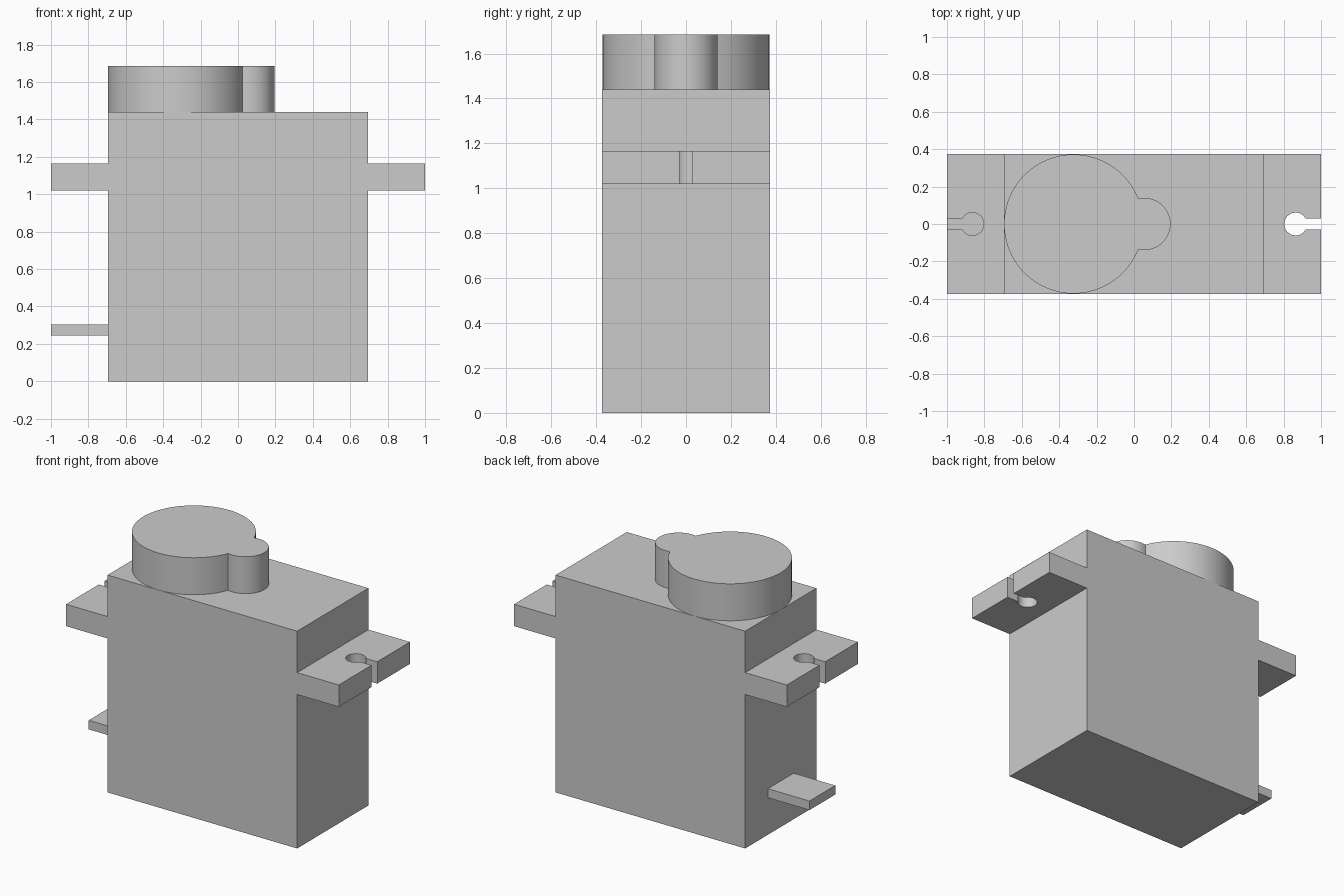
import bpy, bmesh, math

cube = bpy.data.objects.get("Cube")
if cube:
    bpy.data.objects.remove(cube, do_unlink=True)

# Single grey plastic
GREY = (0.6, 0.6, 0.6, 1.0)
plastic = bpy.data.materials.new("grey plastic")
plastic.use_nodes = True
plastic.diffuse_color = GREY
plastic.node_tree.nodes["Principled BSDF"].inputs["Base Color"].default_value = GREY


def arc(cx, cy, r, start, end, steps):
    """Points along an arc from start to end angle, ends included."""
    return [(cx + r * math.cos(start + (end - start) * i / steps),
             cy + r * math.sin(start + (end - start) * i / steps))
            for i in range(steps + 1)]


def rect(x0, x1, half_y):
    return [(x0, -half_y), (x1, -half_y), (x1, half_y), (x0, half_y)]


def prism(name, outline, z0, z1, smooth=False):
    """Extrude a flat outline from z0 up to z1."""
    bm = bmesh.new()
    face = bm.faces.new([bm.verts.new((x, y, z0)) for x, y in outline])
    grown = bmesh.ops.extrude_face_region(bm, geom=[face], use_keep_orig=True)
    top = [v for v in grown["geom"] if isinstance(v, bmesh.types.BMVert)]
    bmesh.ops.translate(bm, verts=top, vec=(0, 0, z1 - z0))
    bmesh.ops.recalc_face_normals(bm, faces=bm.faces)
    mesh = bpy.data.meshes.new(name)
    bm.to_mesh(mesh)
    bm.free()
    mesh.materials.append(plastic)
    obj = bpy.data.objects.new(name, mesh)
    bpy.context.collection.objects.link(obj)
    if smooth:
        bpy.ops.object.select_all(action='DESELECT')
        obj.select_set(True)
        bpy.context.view_layer.objects.active = obj
        bpy.ops.object.shade_smooth_by_angle(angle=math.radians(30))
    return obj


HALF_X, HALF_Y, TOP = 0.695, 0.373, 1.44

# Main case
prism("case", rect(-HALF_X, HALF_X, HALF_Y), 0, TOP)

# Gear housing: a large and a small circle merged into one outline
big_x, big_r, small_x, small_r = -0.323, 0.372, 0.055, 0.14
d = small_x - big_x
a = (d * d + big_r ** 2 - small_r ** 2) / (2 * d)
h = math.sqrt(big_r ** 2 - a * a)
big_a, small_a = math.atan2(h, a), math.atan2(h, a - d)
housing = arc(big_x, 0, big_r, big_a, 2 * math.pi - big_a, 56)
housing += arc(small_x, 0, small_r, -small_a, small_a, 32)[1:-1]
prism("gear_housing", housing, TOP, 1.685, smooth=True)

# Mounting ears, each with a keyhole slot open to the outer edge
hole_x, hole_r, slot = 0.864, 0.061, 0.03
slot_a = math.asin(slot / hole_r)
ear = [(HALF_X, -HALF_Y), (1, -HALF_Y), (1, -slot)]
ear += arc(hole_x, 0, hole_r, 2 * math.pi - slot_a, slot_a, 28)
ear += [(1, slot), (1, HALF_Y), (HALF_X, HALF_Y)]
for side, sign in (("left", 1), ("right", -1)):
    prism(side + "_mounting_ear", [(sign * x, y) for x, y in ear],
          1.02, 1.165, smooth=True)

# Flat cable leaving the lower right end
prism("cable", rect(-1, -HALF_X, 0.135), 0.245, 0.305)
